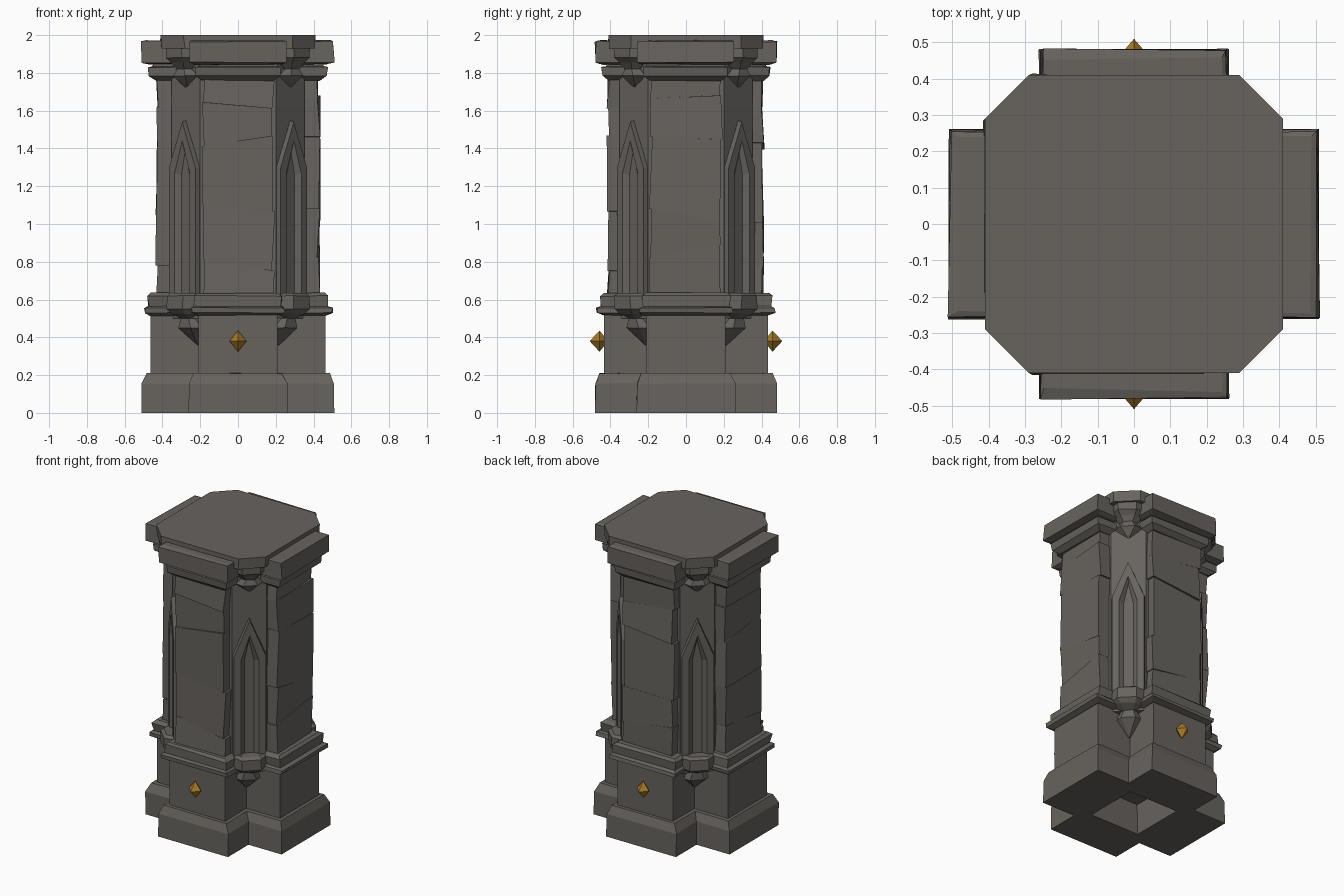
import bpy, bmesh, math, random
from mathutils import Matrix

if "Cube" in bpy.data.objects:
    bpy.data.objects.remove(bpy.data.objects["Cube"])

random.seed(7)


def material(name, rgb):
    m = bpy.data.materials.new(name)
    m.diffuse_color = (*rgb, 1)
    m.use_nodes = True
    m.node_tree.nodes["Principled BSDF"].inputs["Base Color"].default_value = m.diffuse_color
    return m


stone = material("dark stone", (0.135, 0.125, 0.113))
gold = material("gold", (0.40, 0.20, 0.02))


def loft(name, rings, mat=stone, angle=0.0, jitter=0.0):
    """Skin a stack of equal-length rings, cap both ends, turn about z."""
    bm = bmesh.new()
    vs = [[bm.verts.new(p) for p in r] for r in rings]
    n = len(rings[0])
    for a, b in zip(vs, vs[1:]):
        for i in range(n):
            j = (i + 1) % n
            bm.faces.new((a[i], a[j], b[j], b[i]))
    bm.faces.new(vs[0][::-1])
    bm.faces.new(vs[-1])
    bmesh.ops.remove_doubles(bm, verts=bm.verts, dist=1e-4)
    bmesh.ops.dissolve_degenerate(bm, edges=bm.edges, dist=1e-5)
    for v in bm.verts:  # worn stone corners
        if 0.01 < v.co.z < 1.995:
            v.co.x += random.uniform(-jitter, jitter)
            v.co.y += random.uniform(-jitter, jitter)
            v.co.z += random.uniform(-jitter, jitter) * 0.5
    bmesh.ops.recalc_face_normals(bm, faces=bm.faces)
    bmesh.ops.transform(bm, matrix=Matrix.Rotation(angle, 4, 'Z'), verts=bm.verts)
    me = bpy.data.meshes.new(name)
    bm.to_mesh(me)
    bm.free()
    me.materials.append(mat)
    ob = bpy.data.objects.new(name, me)
    bpy.context.collection.objects.link(ob)
    return ob


def plus(z, e, w):
    """Plus-shaped ring: arm reach e (a little shorter in y), arm half width w."""
    y = e if e == w else e - 0.028
    return [(e, -w, z), (e, w, z), (w, w, z), (w, y, z), (-w, y, z), (-w, w, z),
            (-e, w, z), (-e, -w, z), (-w, -w, z), (-w, -y, z), (w, -y, z), (w, -w, z)]


def octagon(z, e, c):
    return [(e, -c, z), (e, c, z), (c, e, z), (-c, e, z),
            (-e, c, z), (-e, -c, z), (-c, -e, z), (c, -e, z)]


# Plinth with a square recess underneath
loft("plinth_foot", [plus(*p) for p in [
    (0.2, 0.17, 0.17), (0, 0.185, 0.185), (0, 0.51, 0.262),
    (0.155, 0.508, 0.26), (0.21, 0.485, 0.235)]], jitter=0.004)
loft("plinth_block", [plus(0.205, 0.462, 0.208), plus(0.53, 0.462, 0.208)])

# Mouldings at the bottom and top of the shaft
loft("lower_moulding", [plus(*p) for p in [
    (0.515, 0.465, 0.215), (0.53, 0.498, 0.245), (0.555, 0.498, 0.245),
    (0.565, 0.475, 0.232), (0.62, 0.48, 0.235), (0.635, 0.46, 0.215)]], jitter=0.006)
loft("upper_moulding", [plus(*p) for p in [
    (1.76, 0.435, 0.19), (1.785, 0.47, 0.222), (1.83, 0.473, 0.225),
    (1.835, 0.45, 0.208), (1.86, 0.45, 0.208)]], jitter=0.005)
loft("cornice", [plus(*p) for p in [
    (1.845, 0.47, 0.23), (1.855, 0.507, 0.255), (1.965, 0.507, 0.255),
    (1.972, 0.485, 0.245)]], jitter=0.006)

# Octagonal core and top slab
loft("core", [octagon(0.5, 0.352, 0.2), octagon(1.95, 0.352, 0.2)])
loft("top_slab", [octagon(1.93, 0.41, 0.285), octagon(2.0, 0.41, 0.29)], jitter=0.006)

# Four shaft arms made of cracked, slightly shifted stones
for k in range(4):
    reach = 0.412 if k % 2 == 0 else 0.43
    cuts = [0.82, 1.05, 1.42, 1.64]
    levels = [(0.62, 0.62)]
    for c in cuts:
        c += random.uniform(-0.04, 0.04)
        t = random.uniform(-0.035, 0.035)
        levels.append((c - t, c + t))
    levels.append((1.78, 1.78))
    for (l0, r0), (l1, r1) in zip(levels, levels[1:]):
        rings = []
        for l, r in ((l0, r0), (l1, r1)):
            ea, eb = (reach + random.uniform(-0.012, 0.008) for _ in range(2))
            wa, wb = (0.187 + random.uniform(-0.01, 0.01) for _ in range(2))
            rings.append([(-wa, -ea, l), (wb, -eb, r), (wb, -0.2, r), (-wa, -0.2, l)])
        loft("shaft_stone", rings, angle=k * math.pi / 2)


def arch(h, d, shoulder, apex):
    """Pointed-arch outline of half width h at distance d from the axis."""
    return [(-h, -d, 0.62), (h, -d, 0.62), (h, -d, shoulder), (0, -d, apex), (-h, -d, shoulder)]


def corbel(z, u, d, back=0.28):
    """Faceted half-octagon ring standing out from a corner."""
    return [(-u, -back, z), (-u, -(d - 0.55 * u), z), (-0.55 * u, -d, z),
            (0.55 * u, -d, z), (u, -(d - 0.55 * u), z), (u, -back, z)]


# Corner niches with brackets below and above
for k in range(4):
    a = math.pi / 4 + k * math.pi / 2
    loft("niche_frame", [
        arch(0.105, 0.38, 1.30, 1.55), arch(0.098, 0.418, 1.30, 1.54),
        arch(0.056, 0.418, 1.27, 1.44), arch(0.03, 0.393, 1.26, 1.40)], angle=a)
    loft("lower_bracket", [corbel(*p) for p in [
        (0.36, 0.004, 0.305), (0.45, 0.085, 0.40), (0.50, 0.05, 0.40),
        (0.525, 0.085, 0.45), (0.55, 0.108, 0.475), (0.62, 0.108, 0.475),
        (0.635, 0.09, 0.455)]], angle=a, jitter=0.003)
    loft("upper_bracket", [corbel(*p) for p in [
        (1.72, 0.004, 0.385), (1.785, 0.085, 0.44), (1.82, 0.05, 0.43),
        (1.855, 0.085, 0.455), (1.88, 0.105, 0.48), (1.95, 0.105, 0.48)]],
        angle=a, jitter=0.003)

# Gold studs on the front and back
for k, name in enumerate(("front_stud", "back_stud")):
    y, z, r = 0.458, 0.38, 0.045
    ring = [(r, -y, z), (0, -y - r * 1.15, z), (-r, -y, z), (0, -y + r, z)]
    loft(name, [[(0.001 * sx, -y + 0.001 * sy, z - 0.055) for sx, sy in
                 ((1, 0), (0, -1), (-1, 0), (0, 1))], ring,
                [(0.001 * sx, -y + 0.001 * sy, z + 0.055) for sx, sy in
                 ((1, 0), (0, -1), (-1, 0), (0, 1))]],
         mat=gold, angle=k * math.pi)
